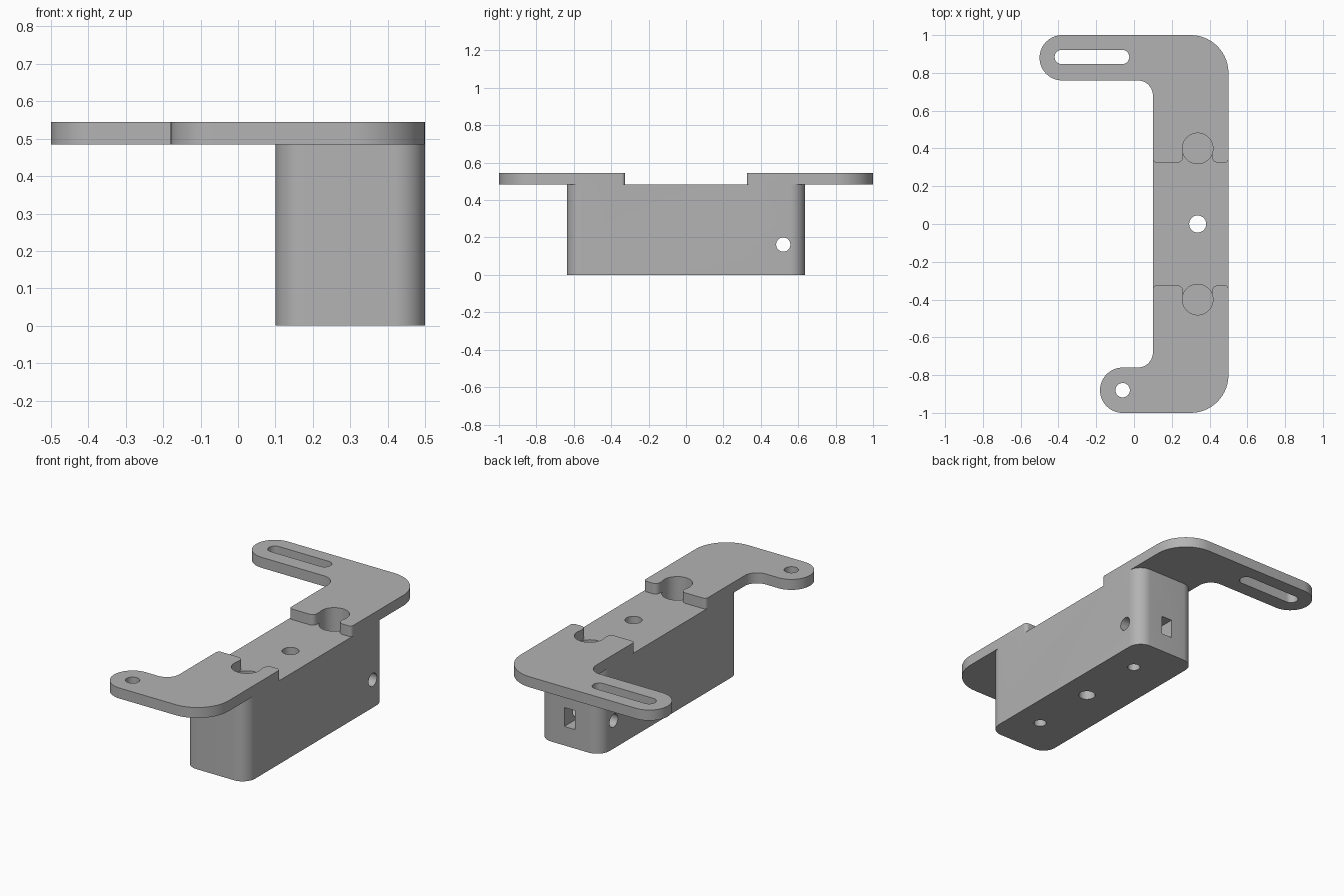
import bpy, bmesh, math
from mathutils import Vector

cube = bpy.data.objects.get("Cube")
if cube:
    bpy.data.objects.remove(cube, do_unlink=True)

PLATE_Z, TOP_Z = 0.484, 0.545
HOLE_X = 0.337

grey = bpy.data.materials.new("plain_grey")
grey.use_nodes = True
grey.diffuse_color = (0.45, 0.45, 0.45, 1)
grey.node_tree.nodes["Principled BSDF"].inputs["Base Color"].default_value = grey.diffuse_color


def rounded(corners, steps=14):
    """Turn (x, y, radius) corners into an outline with arcs."""
    out = []
    for i, (x, y, r) in enumerate(corners):
        p = Vector((x, y))
        if r == 0:
            out.append(p)
            continue
        a = (Vector(corners[i - 1][:2]) - p).normalized()
        b = (Vector(corners[(i + 1) % len(corners)][:2]) - p).normalized()
        # All corners are square, so the arc centre is at p + r(a + b)
        for k in range(steps + 1):
            t = k / steps * math.pi / 2
            out.append(p + r * (a * (1 - math.sin(t)) + b * (1 - math.cos(t))))
    return out


def prism(name, outline, z0, z1):
    """Extrude an outline from z0 to z1."""
    bm = bmesh.new()
    verts = [bm.verts.new((p.x, p.y, z0)) for p in outline]
    bmesh.ops.remove_doubles(bm, verts=verts, dist=1e-4)
    face = bm.faces.new(bm.verts[:])
    top = bmesh.ops.extrude_face_region(bm, geom=[face])["geom"]
    bmesh.ops.translate(bm, vec=(0, 0, z1 - z0),
                        verts=[v for v in top if isinstance(v, bmesh.types.BMVert)])
    bmesh.ops.recalc_face_normals(bm, faces=bm.faces)
    mesh = bpy.data.meshes.new(name)
    bm.to_mesh(mesh)
    bm.free()
    mesh.materials.append(grey)
    ob = bpy.data.objects.new(name, mesh)
    bpy.context.collection.objects.link(ob)
    return ob


def box(x0, x1, y0, y1, r=0):
    return rounded([(x0, y0, r), (x1, y0, r), (x1, y1, r), (x0, y1, r)])


def disc(x, y, r):
    return box(x - r, x + r, y - r, y + r, r)


def combine(target, tool, operation):
    """Apply a boolean and discard the tool."""
    tool.hide_render = True
    mod = target.modifiers.new(operation, "BOOLEAN")
    mod.operation, mod.solver, mod.object = operation, "EXACT", tool
    bpy.context.view_layer.objects.active = target
    bpy.ops.object.modifier_apply(modifier=mod.name)
    bpy.data.objects.remove(tool, do_unlink=True)


def arm_plate(name, side, arm_x):
    """L-shaped plate with a notched inner end; side is the sign of y."""
    corners = [(arm_x, 0.76, 0.12), (0.1, 0.76, 0.08), (0.1, 0.325, 0.02),
               (0.26, 0.325, 0.03), (0.26, 0.4, 0), (0.414, 0.4, 0),
               (0.414, 0.325, 0.03), (0.5, 0.325, 0.02), (0.5, 1, 0.2), (arm_x, 1, 0.12)]
    return prism(name, rounded([(x, side * y, r) for x, y, r in corners]), PLATE_Z, TOP_Z)


# Body block with both arm plates
bracket = prism("bracket", box(0.1, 0.5, -0.637, 0.637, 0.08), 0, PLATE_Z)
combine(bracket, arm_plate("back_arm", 1, -0.5), "UNION")
combine(bracket, arm_plate("front_arm", -1, -0.18), "UNION")

# Arm slot, arm hole and central through hole
cutters = [prism("slot", box(-0.42, -0.025, 0.846, 0.922, 0.038), 0.4, 0.7),
           prism("arm_hole", disc(-0.06, -0.88, 0.038), 0.4, 0.7),
           prism("centre_hole", disc(HOLE_X, 0, 0.045), -0.1, 0.7)]

# Round pockets above, blind screw holes below
for y in (-0.4, 0.4):
    cutters.append(prism("pocket", disc(HOLE_X, y, 0.081), 0.4, 0.7))
    cutters.append(prism("screw_hole", disc(HOLE_X, y, 0.034), -0.1, 0.25))

# Rectangular recess in the back, meeting the cross hole
cutters.append(prism("recess", box(0.265, 0.335, 0.5, 0.8), 0.11, 0.22))
cross = prism("cross_hole", disc(0, 0, 0.038), -0.5, 0.5)
cross.rotation_euler.y = math.pi / 2
cross.location = (0.3, 0.52, 0.162)
cutters.append(cross)
bpy.context.view_layer.update()

for cutter in cutters:
    combine(bracket, cutter, "DIFFERENCE")

# Smooth the arcs, keep edges sharp
bpy.ops.object.select_all(action="DESELECT")
bracket.select_set(True)
bpy.context.view_layer.objects.active = bracket
bpy.ops.object.shade_smooth_by_angle(angle=math.radians(30))
